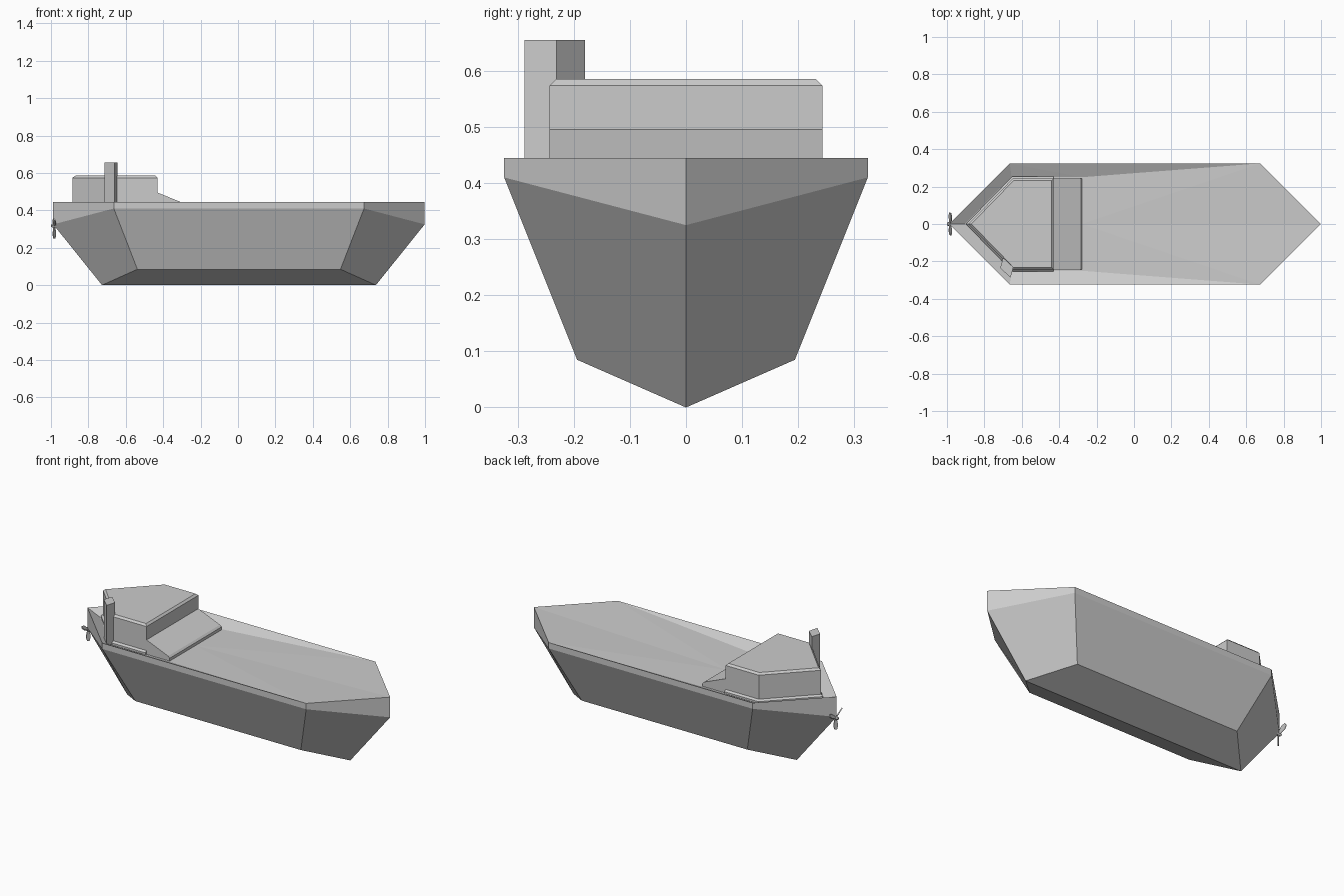
import bpy, bmesh
from math import pi, sin, cos
from mathutils import Vector, Matrix

if "Cube" in bpy.data.objects:
    bpy.data.objects.remove(bpy.data.objects["Cube"])


def make(name, verts, faces, mirror=None, loc=(0, 0, 0)):
    """Mesh object from a few points, optionally mirrored about its origin."""
    me = bpy.data.meshes.new(name)
    me.from_pydata(verts, [], faces)
    bm = bmesh.new()
    bm.from_mesh(me)
    if mirror is None:
        bmesh.ops.recalc_face_normals(bm, faces=bm.faces)
    bm.to_mesh(me)
    bm.free()
    ob = bpy.data.objects.new(name, me)
    ob.location = loc
    bpy.context.collection.objects.link(ob)
    if mirror:
        m = ob.modifiers.new("Mirror", 'MIRROR')
        m.use_axis = mirror
        m.merge_threshold = 0.0005
    return ob


def loft(name, rings):
    """Closed solid through rings with equal point counts."""
    n = len(rings[0])
    verts = [p for r in rings for p in r]
    faces = [tuple(range(n)), tuple(range(len(verts) - n, len(verts)))]
    for k in range(len(rings) - 1):
        for i in range(n):
            j = (i + 1) % n
            faces.append((k*n + i, k*n + j, k*n + n + j, k*n + n + i))
    return make(name, verts, faces)


# Hull: one quarter, mirrored fore/aft and side to side
X = 0.005
RIM = 0.445
make("hull",
     [(0, 0, 0), (0.732, 0, 0), (0.543, 0.194, 0.085), (0, 0.194, 0.085),
      (0.669, 0.324, 0.41), (0, 0.324, 0.41), (0.993, 0, 0.325),
      (0.993, 0, RIM), (0.669, 0.324, RIM), (0, 0.324, RIM)],
     [(0, 3, 2, 1), (3, 5, 4, 2), (1, 2, 4, 6), (5, 9, 8, 4), (6, 4, 8, 7)],
     (True, True, False), (X, 0, 0))

# Deck: bulwarks slope down to the cabin base, floor rises to the bow
LOW = 0.41
make("deck",
     [(-0.988, 0, RIM), (-0.664, 0.324, RIM), (0.674, 0.324, RIM), (0.998, 0, RIM),
      (-0.905, 0, LOW), (-0.655, 0.253, LOW), (-0.28, 0.25, LOW), (-0.28, 0, LOW)],
     [(0, 4, 5, 1), (1, 5, 6), (1, 6, 2), (6, 7, 2), (7, 3, 2), (4, 7, 6, 5)],
     (False, True, False))


# Cabin: pointed stern plan with bevelled foot and roof edge
def cabin_ring(z, d):
    f = -0.43 + min(d, 0)
    y = 0.243 + d
    return [(-0.885 - 1.4*d, 0, z), (-0.648 - 0.4*d, -y, z), (f, -y, z),
            (f, y, z), (-0.648 - 0.4*d, y, z)]


loft("cabin", [cabin_ring(0.40, 0.01), cabin_ring(0.422, 0.01), cabin_ring(0.432, 0),
               cabin_ring(0.574, 0), cabin_ring(0.585, -0.011)])

# Sloping ramp in front of the cabin
profile = [(-0.44, 0.40), (-0.44, 0.499), (-0.43, 0.495), (-0.288, 0.437),
           (-0.278, 0.427), (-0.278, 0.40)]
loft("cabin_ramp", [[(x, y, z) for x, z in profile] for y in (-0.243, 0.243)])

# Funnel on the port-quarter cabin wall
plan = [(-0.715, -0.235), (-0.66, -0.288), (-0.645, -0.231), (-0.70, -0.18)]
loft("funnel", [[(x, y, z) for x, y in plan] for z in (0.40, 0.655)])

# Propeller: hub and three twisted blades
PROP = Vector((-0.982, 0, 0.318))
hub = [[(x, r*cos(a*pi/3), PROP.z + r*sin(a*pi/3)) for a in range(6)]
       for x, r in ((-1.0, 0.006), (-0.993, 0.011), (-0.955, 0.011))]
loft("propeller_hub", hub)
outline = [(-0.005, 0), (-0.013, 0.045), (-0.007, 0.068), (0.007, 0.068),
           (0.013, 0.045), (0.005, 0)]
for k in range(3):
    turn = Matrix.Rotation(pi + k*2*pi/3, 4, 'X') @ Matrix.Rotation(0.6, 4, 'Z')
    loft(f"propeller_blade_{k + 1}",
         [[PROP + turn @ Vector((t, w, h)) for w, h in outline] for t in (-0.003, 0.003)])
